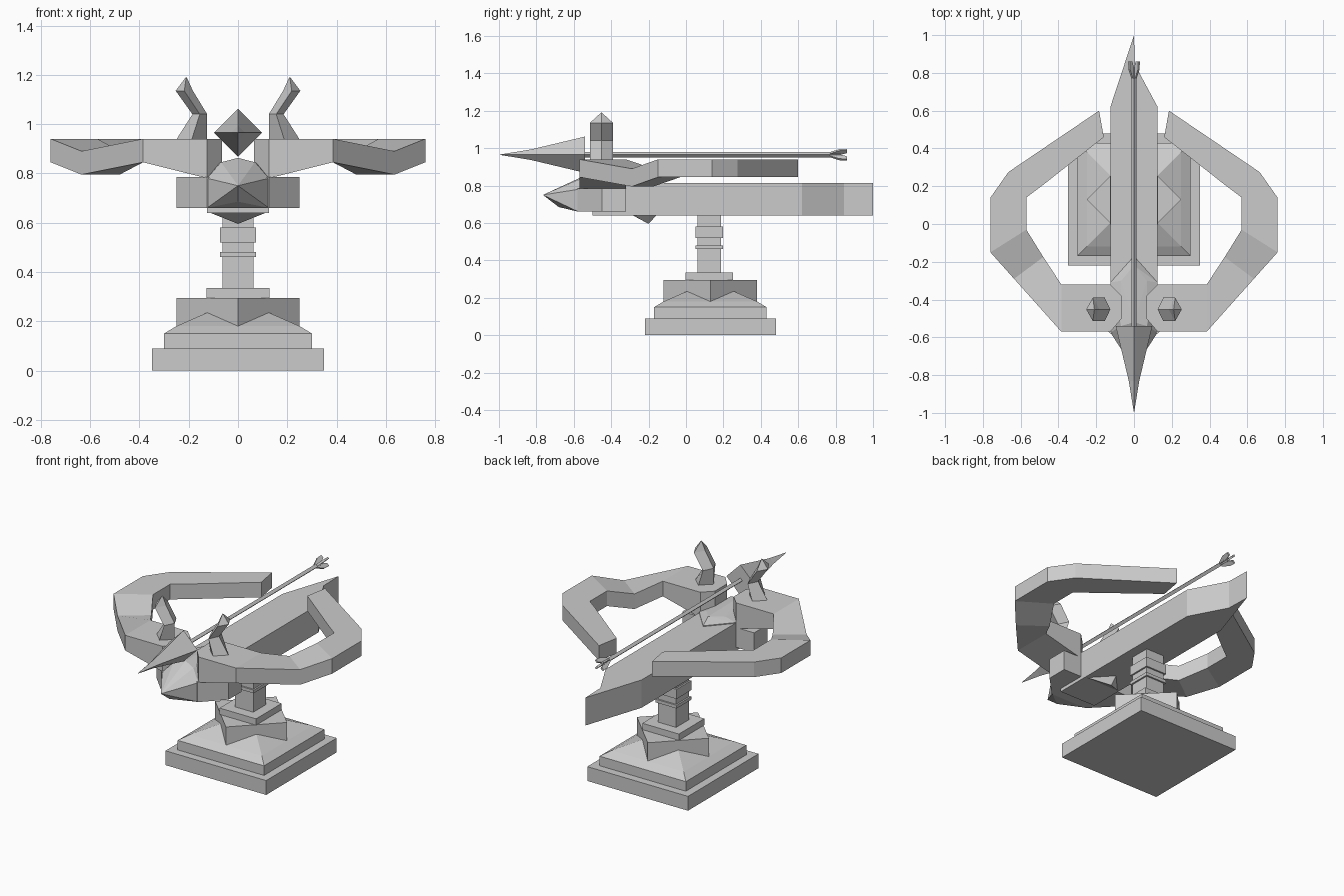
import bpy, bmesh, math
from mathutils import Vector

if "Cube" in bpy.data.objects:
    bpy.data.objects.remove(bpy.data.objects["Cube"])


def finish(name, bm, mirror=False):
    bmesh.ops.recalc_face_normals(bm, faces=bm.faces[:])
    mesh = bpy.data.meshes.new(name)
    bm.to_mesh(mesh)
    bm.free()
    ob = bpy.data.objects.new(name, mesh)
    bpy.context.collection.objects.link(ob)
    if mirror:
        ob.modifiers.new("Mirror", 'MIRROR').use_mirror_merge = False
    return ob


def loft(name, rings, mirror=False):
    """Skin a list of equal-length point rings and cap both ends."""
    bm = bmesh.new()
    vs = [[bm.verts.new(p) for p in r] for r in rings]
    n = len(vs[0])
    for a, b in zip(vs, vs[1:]):
        for i in range(n):
            j = (i + 1) % n
            bm.faces.new((a[i], a[j], b[j], b[i]))
    bm.faces.new(vs[0])
    bm.faces.new(vs[-1])
    return finish(name, bm, mirror)


def prism(name, outline, z0, z1):
    return loft(name, [[(x, y, z) for x, y in outline] for z in (z0, z1)])


def hull(name, pts):
    """Convex solid; points with x > 0 are mirrored."""
    bm = bmesh.new()
    for x, y, z in pts:
        bm.verts.new((x, y, z))
        if x > 0:
            bm.verts.new((-x, y, z))
    bmesh.ops.convex_hull(bm, input=bm.verts[:])
    return finish(name, bm)


def square(r, z, cy=0.13):
    return [(r, cy - r, z), (r, cy + r, z), (-r, cy + r, z), (-r, cy - r, z)]


def diamond_y(r, y, z=0.965):
    return [(r, y, z), (0, y, z + r), (-r, y, z), (0, y, z - r)]


# Stepped pedestal
loft("base_slab", [square(0.35, 0), square(0.35, 0.09)])
loft("base_step", [square(0.30, 0.09), square(0.30, 0.15), square(0.25, 0.18),
                   square(0.125, 0.235)])
prism("diamond_block", [(0.25, 0.13), (0, 0.38), (-0.25, 0.13), (0, -0.12)], 0.18, 0.295)
for name, r, z0, z1 in [("post_foot", 0.127, 0.295, 0.335), ("post", 0.063, 0.335, 0.65),
                        ("post_ring_lower", 0.073, 0.46, 0.48),
                        ("post_ring_upper", 0.073, 0.52, 0.58)]:
    loft(name, [square(r, z0, 0.125), square(r, z1, 0.125)])

# Stock with its uneven pointed tail
prism("stock", [(-0.125, -0.5), (0.125, -0.5), (0.125, 0.62), (0.004, 0.845),
                (0, 1.0), (-0.125, 0.62)], 0.64, 0.815)

# Head: side cheeks, faceted nose block, keel underneath
prism("head_cheeks", [(-0.125, -0.58), (0.125, -0.58), (0.25, -0.45), (0.25, -0.32),
                      (-0.25, -0.32), (-0.25, -0.45)], 0.66, 0.785)
hull("nose_block", [(0.125, -0.575, 0.78), (0.125, -0.575, 0.66), (0, -0.765, 0.75),
                    (0, -0.68, 0.685), (0.068, -0.54, 0.845), (0, -0.52, 0.863),
                    (0.125, -0.31, 0.66), (0.125, -0.31, 0.82), (0, -0.17, 0.82),
                    (0, -0.17, 0.66), (0.068, -0.30, 0.845), (0, -0.22, 0.86)])
hull("keel", [(0.125, -0.32, 0.66), (0, -0.2, 0.595), (0, -0.155, 0.645), (0.125, -0.29, 0.645)])

# Bow arms: outer x, y, inner x, y, bottom z, top z
arm = [(0.065, -0.50, 0.065, -0.38, 0.78, 0.94),
       (0.125, -0.57, 0.125, -0.32, 0.78, 0.94),
       (0.385, -0.57, 0.385, -0.32, 0.845, 0.94),
       (0.635, -0.29, 0.48, -0.175, 0.795, 0.89),
       (0.76, -0.15, 0.57, -0.03, 0.845, 0.94),
       (0.76, 0.14, 0.57, 0.14, 0.845, 0.94),
       (0.665, 0.275, 0.49, 0.20, 0.845, 0.94),
       (0.185, 0.60, 0.16, 0.46, 0.845, 0.94)]
loft("bow_arm", [[(a, b, lo), (c, d, lo), (c, d, hi), (a, b, hi)]
                 for a, b, c, d, lo, hi in arm], mirror=True)

# Bent horns: centre x, half width, half depth, z
horn = [(0.19, 0.065, 0.062, 0.93), (0.155, 0.03, 0.062, 1.04),
        (0.218, 0.035, 0.062, 1.135), (0.21, 0.002, 0.002, 1.19)]
loft("horn", [[(x + w, -0.452, z), (x, -0.452 + d, z), (x - w, -0.452, z), (x, -0.452 - d, z)]
              for x, w, d, z in horn], mirror=True)

# Bolt: head, shaft and four flared fletches
loft("bolt_head", [diamond_y(0.001, -0.995), diamond_y(0.028, -0.83), diamond_y(0.097, -0.54)])
loft("bolt_shaft", [diamond_y(0.014, -0.56), diamond_y(0.014, 0.83)])
for i in range(4):
    a = math.radians(45 + 90 * i)
    out = Vector((math.cos(a), 0, math.sin(a)))
    side = Vector((-math.sin(a), 0, math.cos(a))) * 0.006
    rings = []
    for y, r0, r1 in [(0.77, 0.003, 0.014), (0.82, 0.003, 0.036), (0.86, 0.018, 0.038)]:
        p, q = out * r0 + Vector((0, y, 0.965)), out * r1 + Vector((0, y, 0.965))
        rings.append([p - side, q - side, q + side, p + side])
    loft("fletch_%d" % (i + 1), rings)
